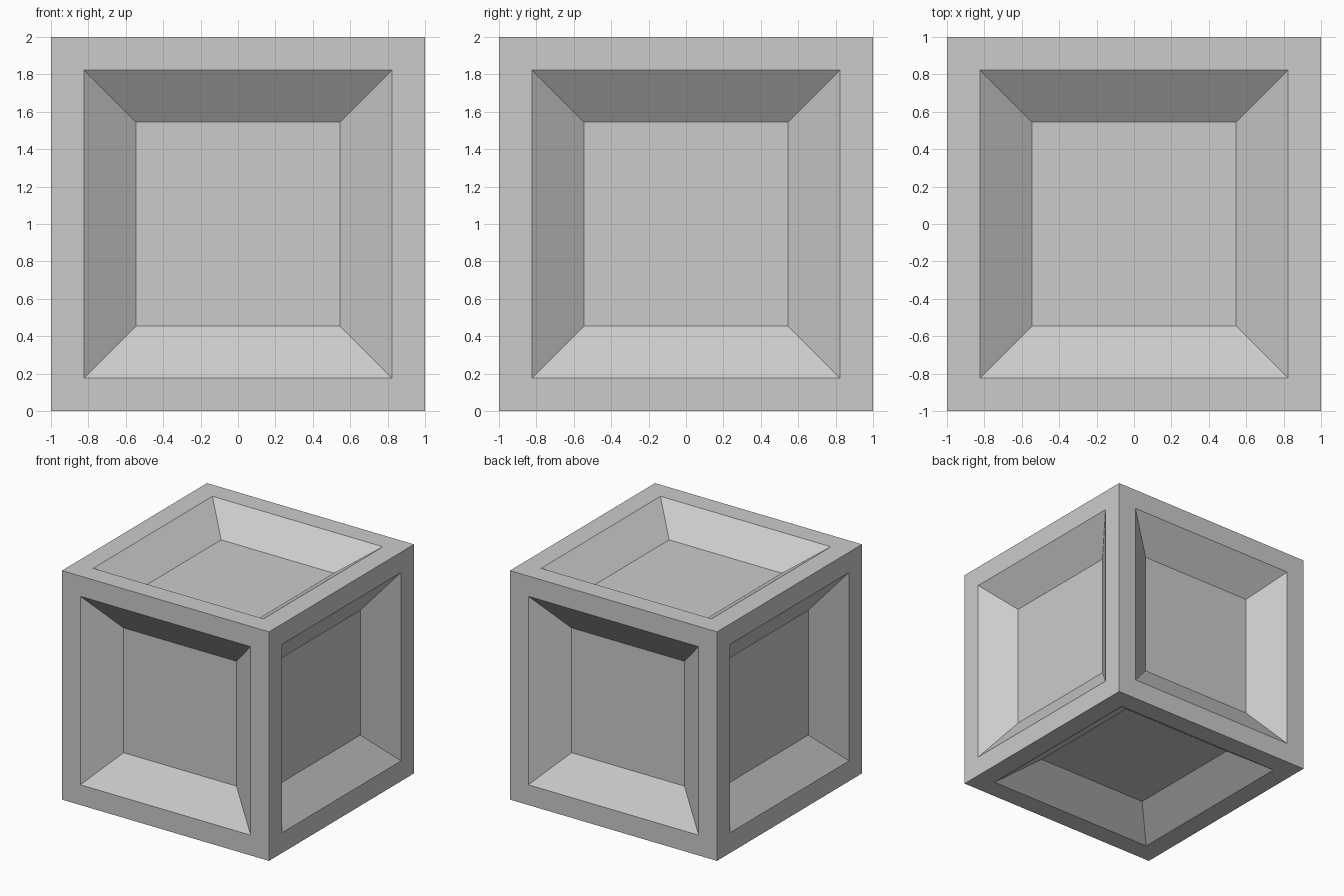
import bpy
import bmesh

cube = bpy.data.objects.get("Cube")
if cube:
    bpy.data.objects.remove(cube, do_unlink=True)

HALF = 1.0       # half the crate size
RIM = 0.177      # width of the flat frame
SLOPE = 0.278    # width of the sloped border
DEPTH = 0.2      # depth of each recessed panel

# Plain grey surface
grey = bpy.data.materials.new("plain_grey")
grey.use_nodes = True
colour = (0.6, 0.6, 0.6, 1.0)
grey.diffuse_color = colour
grey.node_tree.nodes["Principled BSDF"].inputs["Base Color"].default_value = colour

# Cube with a bevelled recess in every side
bm = bmesh.new()
bmesh.ops.create_cube(bm, size=2 * HALF)
panels = list(bm.faces)
bmesh.ops.inset_individual(bm, faces=panels, thickness=RIM, use_even_offset=True)
bmesh.ops.inset_individual(bm, faces=panels, thickness=SLOPE, use_even_offset=True)
for panel in panels:
    bmesh.ops.translate(bm, verts=panel.verts, vec=panel.normal * -DEPTH)
bmesh.ops.recalc_face_normals(bm, faces=bm.faces)

mesh = bpy.data.meshes.new("recessed_crate")
bm.to_mesh(mesh)
bm.free()
mesh.materials.append(grey)
crate = bpy.data.objects.new("recessed_crate", mesh)
crate.location.z = HALF
bpy.context.collection.objects.link(crate)
